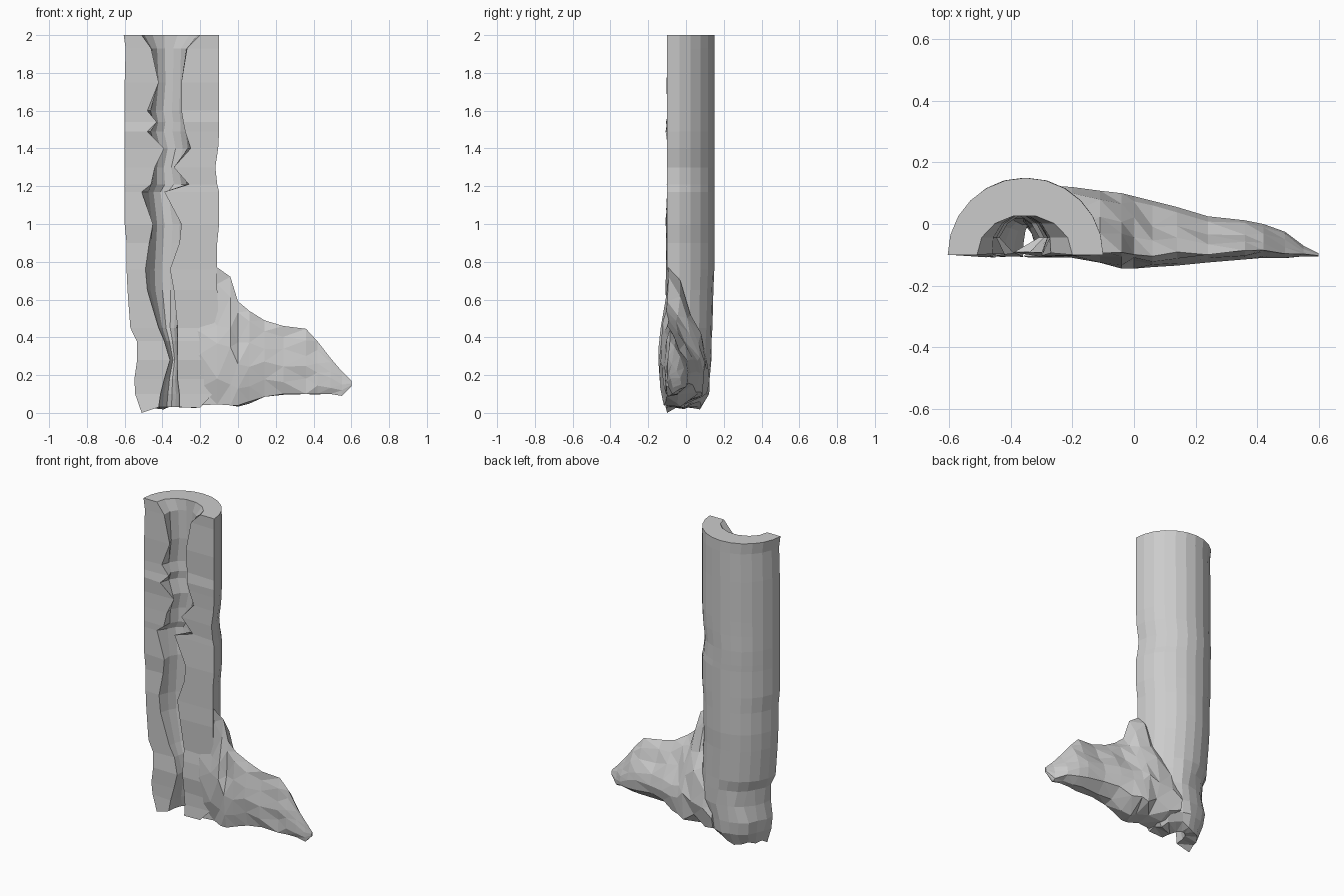
import bpy, bmesh, math, random

random.seed(4)


def loft(name, rings):
    """Skin a list of equal-length closed rings and cap both ends."""
    bm = bmesh.new()
    rows = [[bm.verts.new(p) for p in r] for r in rings]
    n = len(rows[0])
    for a, b in zip(rows, rows[1:]):
        for i in range(n):
            j = (i + 1) % n
            bm.faces.new((a[i], a[j], b[j], b[i]))
    caps = [bm.faces.new(rows[0]), bm.faces.new(rows[-1])]
    bmesh.ops.triangulate(bm, faces=caps)
    bmesh.ops.recalc_face_normals(bm, faces=bm.faces)
    me = bpy.data.meshes.new(name)
    bm.to_mesh(me)
    bm.free()
    ob = bpy.data.objects.new(name, me)
    bpy.context.collection.objects.link(ob)
    return ob


def jit(a):
    return random.uniform(-a, a)


# Split trunk: z, outer left, outer right, back y, hollow left, hollow right, hollow back y
TRUNK = [
    (0.03, -0.51, -0.20, 0.08, -0.42, -0.31, 0.02),
    (0.10, -0.54, -0.14, 0.12, -0.41, -0.31, 0.00),
    (0.18, -0.55, -0.12, 0.13, -0.39, -0.32, -0.01),
    (0.28, -0.53, -0.10, 0.13, -0.36, -0.32, 0.00),
    (0.38, -0.54, -0.10, 0.135, -0.39, -0.32, 0.00),
    (0.45, -0.57, -0.10, 0.14, -0.42, -0.32, 0.01),
    (0.65, -0.585, -0.11, 0.145, -0.48, -0.34, 0.02),
    (0.76, -0.59, -0.11, 0.15, -0.49, -0.36, 0.02),
    (0.90, -0.59, -0.11, 0.15, -0.47, -0.31, 0.02),
    (1.00, -0.60, -0.10, 0.15, -0.45, -0.30, 0.02),
    (1.17, -0.60, -0.10, 0.15, -0.51, -0.39, 0.03),
    (1.21, -0.60, -0.11, 0.15, -0.46, -0.26, 0.03),
    (1.30, -0.60, -0.12, 0.15, -0.44, -0.34, 0.03),
    (1.40, -0.60, -0.105, 0.15, -0.39, -0.25, 0.03),
    (1.49, -0.60, -0.10, 0.15, -0.48, -0.28, 0.03),
    (1.54, -0.60, -0.10, 0.15, -0.43, -0.29, 0.03),
    (1.60, -0.60, -0.10, 0.15, -0.48, -0.30, 0.03),
    (1.75, -0.60, -0.10, 0.15, -0.42, -0.30, 0.03),
    (1.93, -0.595, -0.10, 0.15, -0.46, -0.27, 0.03),
    (2.00, -0.605, -0.10, 0.15, -0.51, -0.20, 0.03),
]
OUT, INN = 12, 7
rings = []
for k, (z, xl, xr, yb, il, ir, yd) in enumerate(TRUNK):
    top = z > 1.99
    low = z < 0.45
    ring = []
    # outer bark, left to right round the back
    for i in range(OUT + 1):
        a = math.pi * i / OUT
        x = (xl + xr) / 2 - (xr - xl) / 2 * math.cos(a)
        y = -0.1 + (yb + 0.1) * math.sin(a)
        dz = 0
        if k == 0:
            dz = -0.03 if i == 0 else 0.01 + jit(0.025)
        elif low:
            x += jit(0.008)
            y += jit(0.008)
        ring.append((x, y, z + dz))
    # hollow, right to left: jagged lips over a smoother inner wall
    for i in range(INN + 1):
        a = math.pi * i / INN
        l, r, lip = il, ir, i in (0, INN)
        if not lip and not top and z > 0.5:
            l, r = 0.3 * il - 0.7 * 0.47, 0.3 * ir - 0.7 * 0.26
        x = (l + r) / 2 + (r - l) / 2 * math.cos(a)
        y = -0.1 + (yd + 0.1) * math.sin(a)
        if lip and not top:
            y += jit(0.01)
        ring.append((x, y, z))
    rings.append(ring)
trunk = loft("split_trunk", rings)

# Side root: x, bottom z, top z, front y, back y
ROOT = [
    (-0.27, 0.05, 0.50, -0.09, 0.125),
    (-0.20, 0.04, 0.64, -0.11, 0.12),
    (-0.11, 0.045, 0.77, -0.125, 0.108),
    (-0.04, 0.04, 0.72, -0.145, 0.10),
    (0.00, 0.04, 0.59, -0.145, 0.09),
    (0.06, 0.06, 0.54, -0.14, 0.075),
    (0.14, 0.085, 0.49, -0.135, 0.055),
    (0.24, 0.10, 0.46, -0.125, 0.025),
    (0.36, 0.10, 0.445, -0.115, 0.012),
    (0.42, 0.10, 0.38, -0.11, 0.00),
    (0.49, 0.10, 0.29, -0.11, -0.025),
    (0.55, 0.09, 0.22, -0.105, -0.07),
    (0.60, 0.14, 0.17, -0.105, -0.095),
]
# Section shape: depth fraction (front to back), height fraction
SECTION = [(0.12, 0.0), (0.04, 0.2), (0.0, 0.42), (0.08, 0.62), (0.12, 0.85),
           (0.18, 1.0), (0.42, 0.88), (0.66, 0.68), (0.88, 0.48), (1.0, 0.3),
           (0.92, 0.12), (0.5, 0.02)]
rings = []
for x, zb, zt, yf, yb in ROOT:
    ring = []
    for t, f in SECTION:
        w = 0 if f in (0.0, 1.0) else 0.045
        fold = jit(0.06) if 0.03 < t < 0.95 else 0
        ring.append((x, yf + (yb - yf) * (t + fold), zb + (zt - zb) * (f + jit(w))))
    rings.append(ring)
root = loft("side_root", rings)
# split the skewed quads so the folds read as creases
bm = bmesh.new()
bm.from_mesh(root.data)
bmesh.ops.triangulate(bm, faces=bm.faces)
bm.to_mesh(root.data)
bm.free()

# Fuse the root into the trunk
mod = trunk.modifiers.new("fuse", 'BOOLEAN')
mod.operation = 'UNION'
mod.solver = 'EXACT'
mod.object = root
bpy.context.view_layer.objects.active = trunk
bpy.ops.object.modifier_apply(modifier=mod.name)
bpy.data.objects.remove(root)
